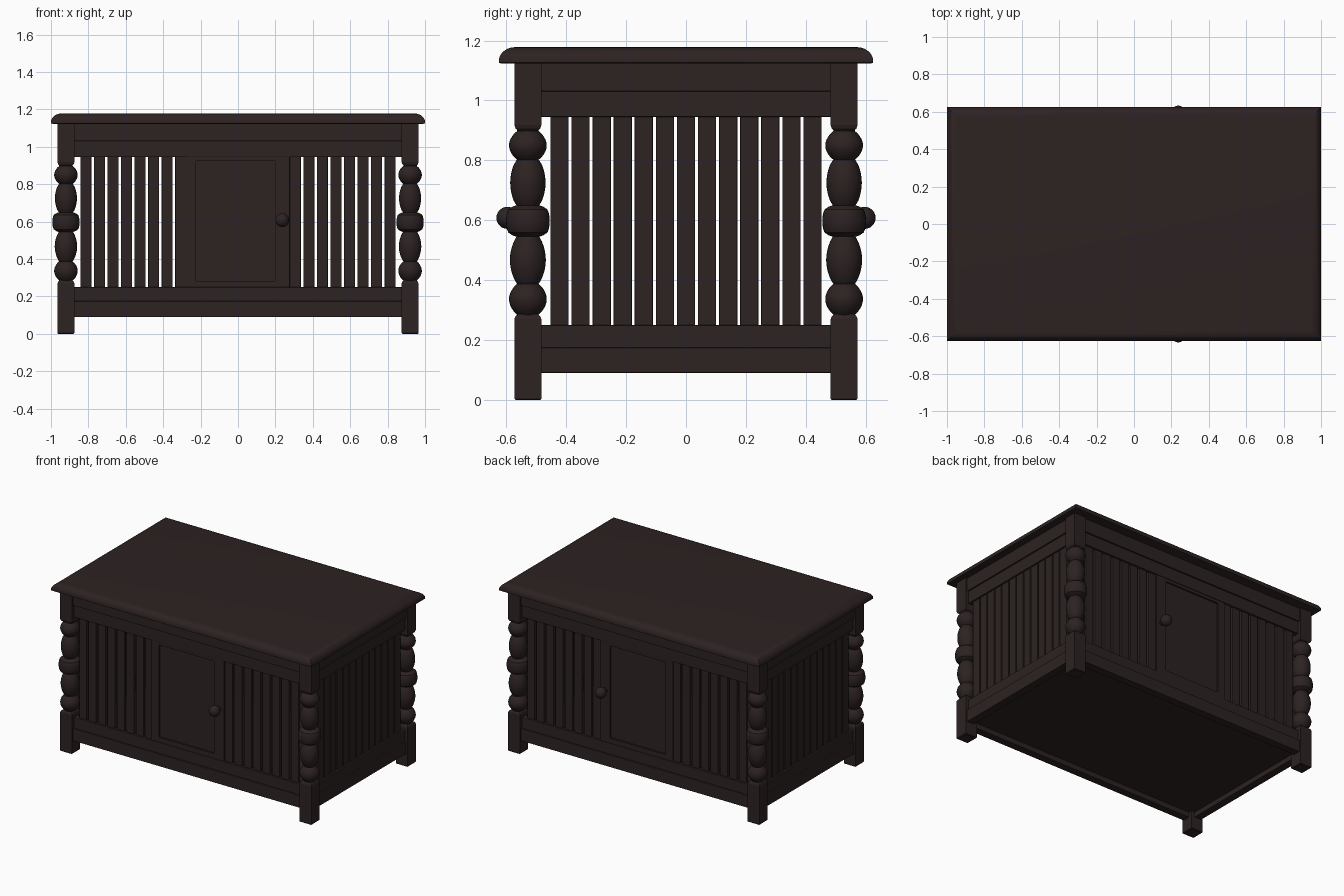
import bpy, bmesh, math
from mathutils import Matrix

if "Cube" in bpy.data.objects:
    bpy.data.objects.remove(bpy.data.objects["Cube"])

wood = bpy.data.materials.new("dark_brown_wood")
wood.diffuse_color = (0.026, 0.016, 0.016, 1)
wood.use_nodes = True
wood.node_tree.nodes["Principled BSDF"].inputs["Base Color"].default_value = wood.diffuse_color


def finish(name, bm, smooth=False, bevel=0.0):
    bmesh.ops.recalc_face_normals(bm, faces=bm.faces)
    me = bpy.data.meshes.new(name)
    bm.to_mesh(me)
    bm.free()
    ob = bpy.data.objects.new(name, me)
    bpy.context.collection.objects.link(ob)
    me.materials.append(wood)
    if bevel:
        m = ob.modifiers.new("Bevel", 'BEVEL')
        m.width = bevel
        m.segments = 2
    if smooth:
        bpy.ops.object.select_all(action='DESELECT')
        ob.select_set(True)
        bpy.context.view_layer.objects.active = ob
        bpy.ops.object.shade_smooth_by_angle(angle=math.radians(35))
    return ob


def box(name, x0, x1, y0, y1, z0, z1, bevel=0.003):
    bm = bmesh.new()
    bmesh.ops.create_cube(bm, size=1)
    for v in bm.verts:
        v.co.x = x1 if v.co.x > 0 else x0
        v.co.y = y1 if v.co.y > 0 else y0
        v.co.z = z1 if v.co.z > 0 else z0
    return finish(name, bm, bevel=bevel)


def loft(bm, rings):
    """Skin closed rings of points and cap both ends."""
    vs = [[bm.verts.new(p) for p in r] for r in rings]
    n = len(vs[0])
    for a, b in zip(vs, vs[1:]):
        for i in range(n):
            bm.faces.new((a[i], a[(i + 1) % n], b[(i + 1) % n], b[i]))
    bm.faces.new(vs[0][::-1])
    bm.faces.new(vs[-1])


def rect(x, y, z):
    return [(-x, -y, z), (x, -y, z), (x, y, z), (-x, y, z)]


# table top with a rounded overhanging edge
bm = bmesh.new()
edge = [rect(0.99, 0.615, 1.123), rect(1.0, 0.625, 1.126), rect(1.0, 0.625, 1.132)]
for i in range(1, 8):
    a = i / 7 * math.pi / 2
    inset = 0.055 * (1 - math.cos(a))
    edge.append(rect(1.0 - inset, 0.625 - inset, 1.132 + 0.046 * math.sin(a)))
loft(bm, edge)
finish("table_top", bm, smooth=True)


# turned profile of the posts: swells given as (bottom, top, neck radius, belly radius, fullness)
profile = [(0.036, 0.27)]
for z0, z1, rn, rb, p in [(0.285, 0.388, 0.036, 0.063, 0.8), (0.390, 0.545, 0.038, 0.060, 0.8),
                          (0.549, 0.646, 0.050, 0.073, 0.35), (0.650, 0.800, 0.038, 0.059, 0.7),
                          (0.802, 0.898, 0.036, 0.063, 0.8)]:
    for i in range(11):
        t = i / 10
        profile.append((rn + (rb - rn) * max(0, math.sin(math.pi * t)) ** p, z0 + (z1 - z0) * t))
profile.append((0.036, 0.92))

PX, PY, H = 0.920, 0.528, 0.045
for sx in (-1, 1):
    for sy in (-1, 1):
        x, y = sx * PX, sy * PY
        tag = ("left" if sx < 0 else "right") + ("_front" if sy < 0 else "_back")
        bm = bmesh.new()
        loft(bm, [[(x + r * math.cos(k * math.tau / 32), y + r * math.sin(k * math.tau / 32), z)
                   for k in range(32)] for r, z in profile])
        finish(tag + "_turned_post", bm, smooth=True)
        # square foot and head, tapering towards the turning
        for part, zs in (("foot", [(0, .041), (.004, H), (.27, H), (.28, .041), (.287, .032)]),
                         ("head", [(.898, .032), (.906, .041), (.918, H), (1.125, H)])):
            bm = bmesh.new()
            loft(bm, [[(x + px, y + py, z) for px, py, z in rect(h, h, z)] for z, h in zs])
            finish(tag + "_" + part, bm)

# rails: (z0, z1, outward offset from post centre)
rails = [("apron_upper", 1.03, 1.124, 0.034), ("apron_lower", 0.945, 1.032, 0.024),
         ("base_rail_upper", 0.173, 0.25, 0.024), ("base_rail_lower", 0.09, 0.175, 0.034)]
for name, z0, z1, o in rails:
    for s, front, side in ((-1, "front", "left"), (1, "back", "right")):
        y0, y1 = sorted((s * (PY + o), s * (PY - 0.02)))
        box(front + "_" + name, -PX + 0.02, PX - 0.02, y0, y1, z0, z1)
        x0, x1 = sorted((s * (PX + o), s * (PX - 0.02)))
        box(side + "_" + name, x0, x1, -PY + 0.02, PY - 0.02, z0, z1)

# floor panel
box("floor_panel", -0.91, 0.91, -0.515, 0.515, 0.125, 0.15, 0)

# slats, left/right of the doors and along both sides
for s, front, side in ((-1, "front", "left"), (1, "back", "right")):
    y0, y1 = sorted((s * (PY + 0.012), s * (PY - 0.008)))
    for k in range(8):
        for sx in (-1, 1):
            c = sx * (0.306 + 0.0725 * k)
            box(front + "_slat", c - 0.0295, c + 0.0295, y0, y1, 0.24, 0.955)
    x0, x1 = sorted((s * (PX + 0.012), s * (PX - 0.008)))
    for k in range(-6, 7):
        c = k * 0.0704
        box(side + "_slat", x0, x1, c - 0.0305, c + 0.0305, 0.24, 0.955)

# doors: frame, recessed panel and knob on front and back
for s, front in ((-1, "front"), (1, "back")):
    y0, y1 = sorted((s * (PY + 0.020), s * (PY - 0.01)))
    for part, a, b, c, d in (("left_stile", -0.282, -0.225, 0.25, 0.945),
                             ("right_stile", 0.2, 0.276, 0.25, 0.945),
                             ("top_rail", -0.225, 0.2, 0.925, 0.945),
                             ("bottom_rail", -0.225, 0.2, 0.25, 0.284)):
        box(front + "_door_" + part, a, b, y0, y1, c, d, 0)
    y0, y1 = sorted((s * (PY + 0.008), s * (PY - 0.008)))
    box(front + "_door_panel", -0.23, 0.205, y0, y1, 0.28, 0.93, 0)
    bm = bmesh.new()
    bmesh.ops.create_uvsphere(bm, u_segments=24, v_segments=14, radius=0.037,
                              matrix=Matrix.Translation((0.237, s * (PY + 0.068), 0.608)))
    bmesh.ops.create_cone(bm, cap_ends=True, segments=20, radius1=0.016, radius2=0.016, depth=0.05,
                          matrix=Matrix.Translation((0.237, s * (PY + 0.035), 0.608))
                          @ Matrix.Rotation(math.pi / 2, 4, 'X'))
    finish(front + "_door_knob", bm, smooth=True)
